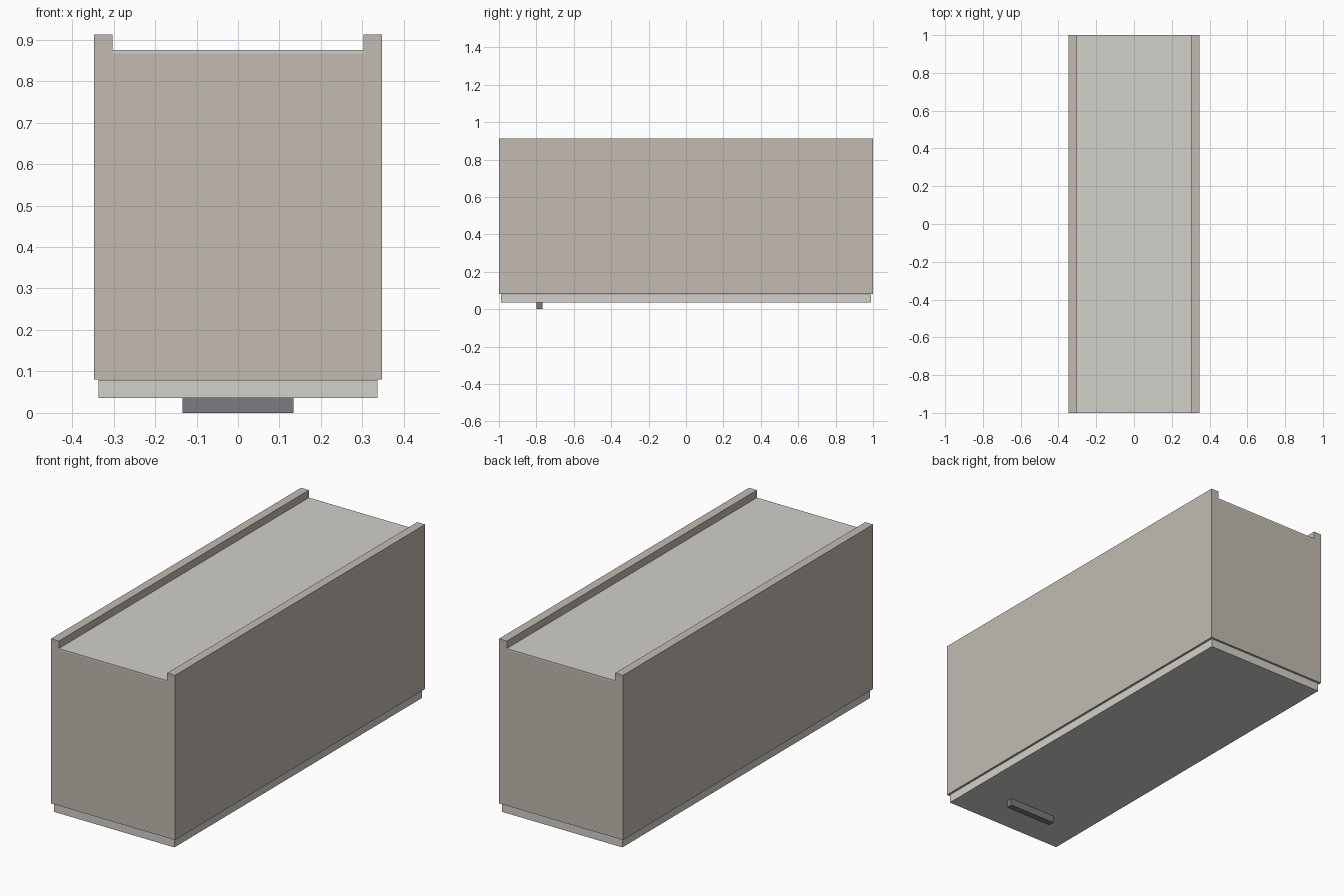
import bpy, bmesh
from mathutils import Vector

if "Cube" in bpy.data.objects:
    bpy.data.objects.remove(bpy.data.objects["Cube"])


def material(name, rgb):
    m = bpy.data.materials.new(name)
    m.diffuse_color = (*rgb, 1)
    m.use_nodes = True
    m.node_tree.nodes["Principled BSDF"].inputs["Base Color"].default_value = m.diffuse_color
    return m


CARCASS = material("carcass_beige", (0.54, 0.50, 0.44))
PANEL = material("panel_pale", (0.64, 0.63, 0.59))
METAL = material("handle_grey", (0.20, 0.20, 0.22))


def box(name, lo, hi, mat):
    lo, hi = Vector(lo), Vector(hi)
    bm = bmesh.new()
    bmesh.ops.create_cube(bm, size=1)
    for v in bm.verts:
        v.co = Vector([(lo[i] + hi[i]) / 2 + v.co[i] * (hi[i] - lo[i]) for i in range(3)])
    me = bpy.data.meshes.new(name)
    bm.to_mesh(me)
    bm.free()
    me.materials.append(mat)
    ob = bpy.data.objects.new(name, me)
    bpy.context.collection.objects.link(ob)
    return ob


W, T = 0.347, 0.044               # half width, board thickness
Z0, Z1, ZB = 0.08, 0.913, 0.875   # carcass base, side top, back panel top
IN = W - T

# Side boards, standing proud of the back panel
for side, s in (("left", -1), ("right", 1)):
    xs = sorted((s * IN, s * W))
    box(f"side_board_{side}", (xs[0], -1, Z0), (xs[1], 1, Z1), CARCASS)

# End boards between the sides
for end, s in (("front", -1), ("back", 1)):
    ys = sorted((s * (1 - T), s))
    box(f"end_board_{end}", (-IN, ys[0], Z0), (IN, ys[1], ZB - 0.008), CARCASS)

# Thin recessed back panel
box("back_panel", (-IN, -1, ZB - 0.008), (IN, 1, ZB), PANEL)

# Door closing the underside, slightly smaller than the carcass
box("door", (-0.337, -0.99, 0.036), (0.337, 0.99, 0.079), PANEL)

# Bar handle
box("door_handle", (-0.134, -0.80, 0), (0.134, -0.768, 0.036), METAL)
